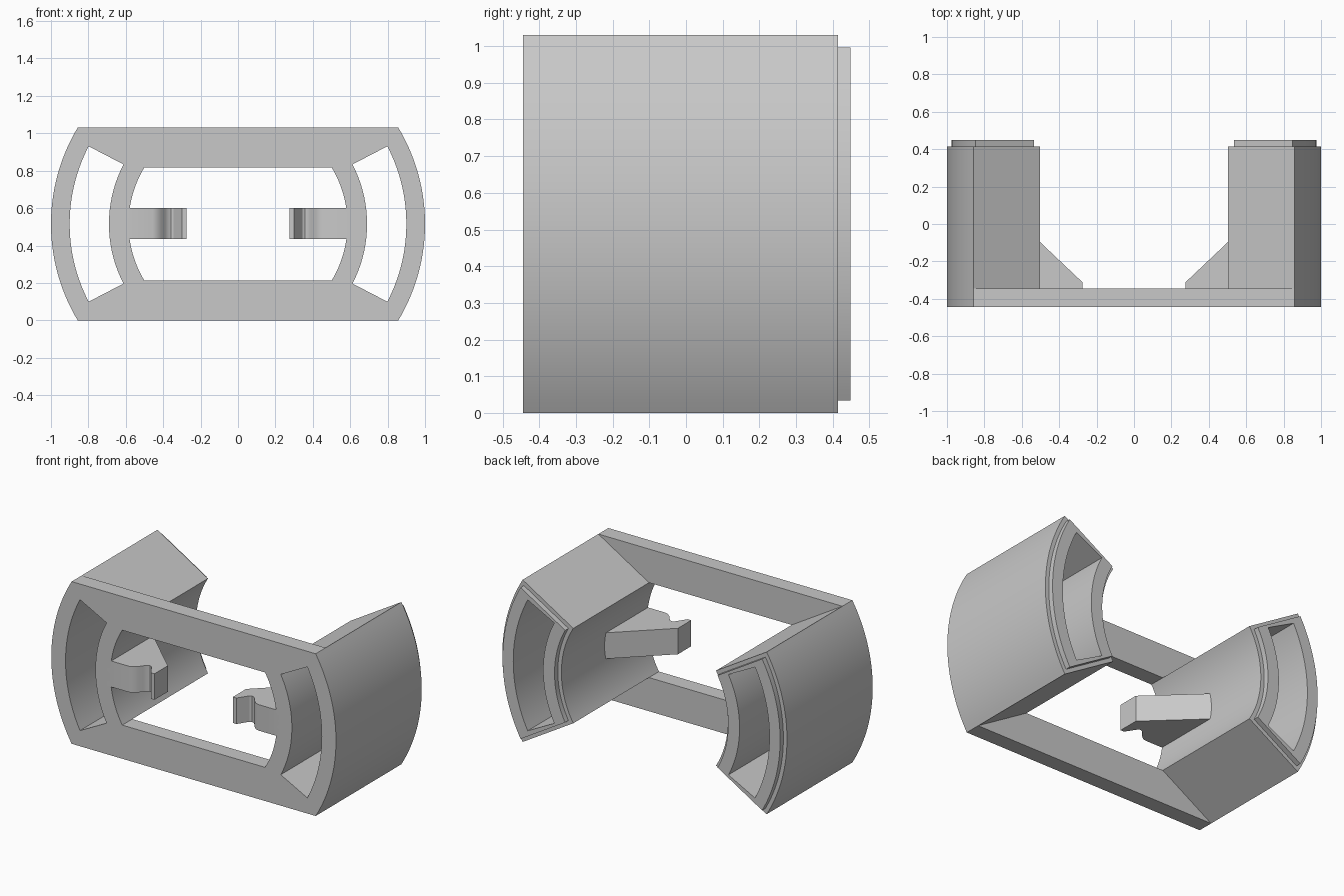
import bpy
import bmesh
from math import sin, cos, radians, asin

cube = bpy.data.objects.get("Cube")
if cube:
    bpy.data.objects.remove(cube, do_unlink=True)

grey = bpy.data.materials.new("plain grey")
grey.use_nodes = True
colour = (0.58, 0.58, 0.58, 1)
grey.diffuse_color = colour
grey.node_tree.nodes["Principled BSDF"].inputs["Base Color"].default_value = colour

MID_Z = 0.515                      # height of the arc centre
FRONT, PLATE_BACK, POD_BACK, LIP_BACK = -0.445, -0.345, 0.415, 0.448
R_IN, R_OUT, HALF = 0.585, 1.0, radians(31)
SEGS = 32


def finish(name, bm):
    """Turn a bmesh into a smooth-shaded, sharp-edged object."""
    bmesh.ops.recalc_face_normals(bm, faces=bm.faces)
    mesh = bpy.data.meshes.new(name)
    bm.to_mesh(mesh)
    bm.free()
    mesh.materials.append(grey)
    obj = bpy.data.objects.new(name, mesh)
    bpy.context.collection.objects.link(obj)
    bpy.ops.object.select_all(action='DESELECT')
    obj.select_set(True)
    bpy.context.view_layer.objects.active = obj
    bpy.ops.object.shade_smooth_by_angle(angle=radians(30))
    return obj


def sector(r_in, r_out, half_in, half_out, side):
    """Closed outline of a ring sector in the x-z plane."""
    pts = []
    for r, half, way in ((r_out, half_out, 1), (r_in, half_in, -1)):
        for i in range(SEGS + 1):
            a = way * half * (2 * i / SEGS - 1)
            pts.append((side * r * cos(a), MID_Z + r * sin(a)))
    return pts


def tube(name, outer, inner, y0, y1):
    """Extrude an outline with a matching hole along y."""
    bm = bmesh.new()
    loops = [[bm.verts.new((x, y, z)) for x, z in loop]
             for loop, y in ((outer, y0), (outer, y1), (inner, y1), (inner, y0))]
    n = len(outer)
    for k in range(4):
        a, b = loops[k], loops[(k + 1) % 4]
        for i in range(n):
            j = (i + 1) % n
            bm.faces.new((a[i], a[j], b[j], b[i]))
    return finish(name, bm)


def prism(name, points, move):
    """Extrude a closed list of 3D points by a vector."""
    bm = bmesh.new()
    face = bm.faces.new([bm.verts.new(p) for p in points])
    result = bmesh.ops.extrude_face_region(bm, geom=[face], use_keep_orig=True)
    verts = [v for v in result["geom"] if isinstance(v, bmesh.types.BMVert)]
    bmesh.ops.translate(bm, verts=verts, vec=move)
    return finish(name, bm)


# Clip outline seen from above: hooked tip, rounded notch, sloping back
clip_outline = [(0.62, FRONT), (0.455, FRONT), (0.432, -0.437), (0.41, -0.418),
                (0.39, -0.392), (0.375, -0.376), (0.358, -0.37), (0.345, -0.376),
                (0.30, FRONT), (0.275, FRONT), (0.275, -0.312), (0.62, 0.015)]

INSET = 0.025
lip_in, lip_out = R_IN + INSET, R_OUT - INSET
for side, label in ((1, "left"), (-1, "right")):
    slot_half = radians(27.5)
    slot = sector(0.69, 0.9, slot_half, slot_half, side)

    # Curved hollow side pod
    tube(label + "_pod", sector(R_IN, R_OUT, HALF, HALF, side), slot, FRONT, POD_BACK)

    # Inset lip on the back of the pod
    lip = sector(lip_in, lip_out, HALF - asin(INSET / lip_in),
                 HALF - asin(INSET / lip_out), side)
    tube(label + "_lip", lip, slot, POD_BACK, LIP_BACK)

    # Inward pointing clip
    prism(label + "_clip", [(side * x, y, 0.435) for x, y in clip_outline], (0, 0, 0.165))

# Rails joining the pods at the front
for up, label in ((1, "top"), (-1, "bottom")):
    corners = [(s * r * cos(HALF), FRONT, MID_Z + up * r * sin(HALF))
               for s, r in ((-1, R_OUT), (1, R_OUT), (1, R_IN), (-1, R_IN))]
    prism(label + "_rail", corners, (0, PLATE_BACK - FRONT, 0))
